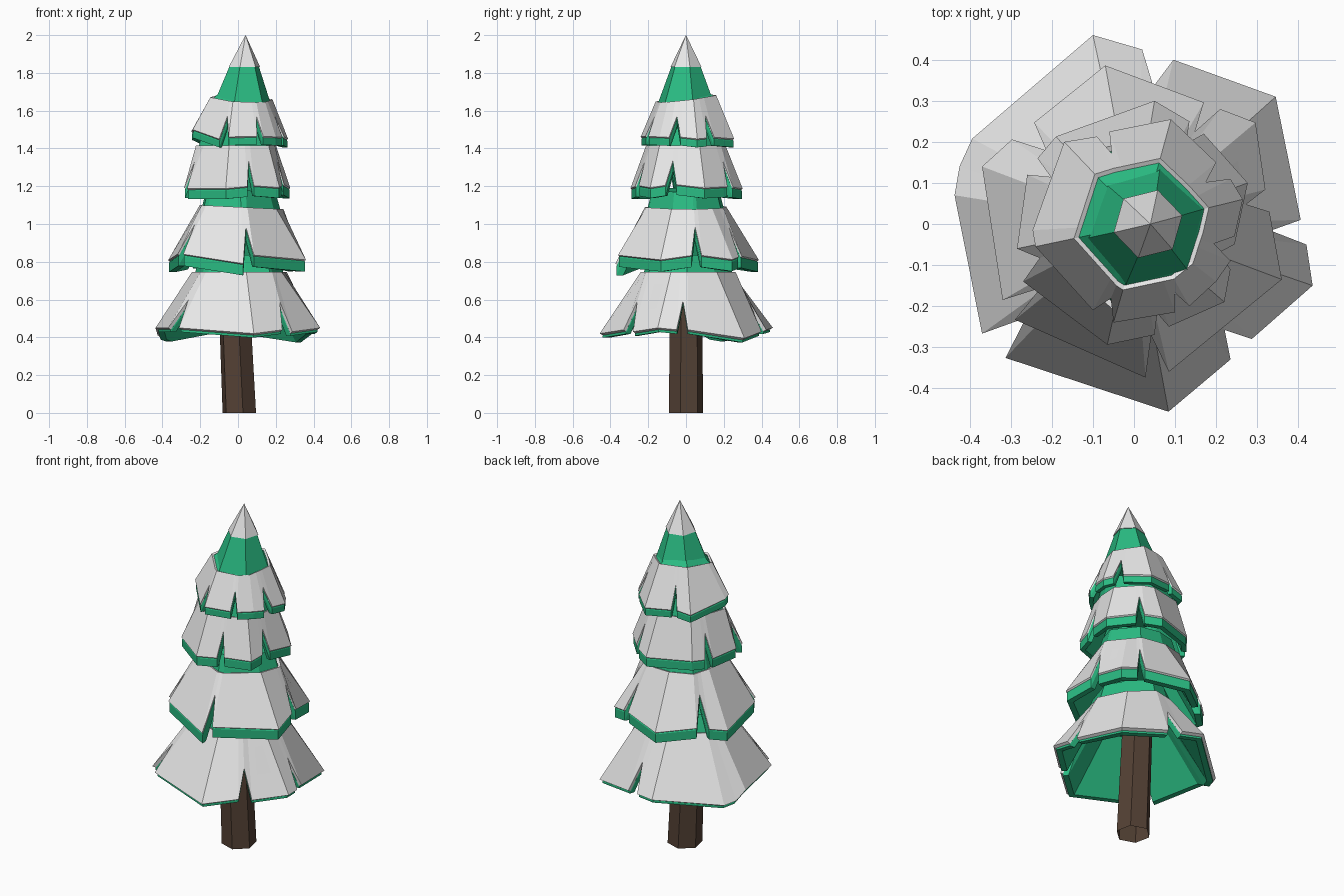
import bpy, bmesh, math

if "Cube" in bpy.data.objects:
    bpy.data.objects.remove(bpy.data.objects["Cube"])


def material(name, rgb):
    m = bpy.data.materials.new(name)
    m.diffuse_color = (*rgb, 1)
    m.use_nodes = True
    m.node_tree.nodes["Principled BSDF"].inputs["Base Color"].default_value = m.diffuse_color
    return m


SNOW = material("snow white", (0.80, 0.80, 0.80))
GREEN = material("pine green", (0.023, 0.50, 0.225))
BROWN = material("bark brown", (0.088, 0.053, 0.035))


def loft(name, rings, mat, cap_start=False, cap_end=False, closed=False):
    """Flat-faced skin through rings of equal point count."""
    bm = bmesh.new()
    vs = [[bm.verts.new(p) for p in ring] for ring in rings]
    pairs = list(zip(vs, vs[1:])) + ([(vs[-1], vs[0])] if closed else [])
    n = len(vs[0])
    for a, b in pairs:
        for i in range(n):
            j = (i + 1) % n
            bm.faces.new((a[i], a[j], b[j], b[i]))
    if cap_start:
        bm.faces.new(vs[0][::-1])
    if cap_end:
        bm.faces.new(vs[-1])
    bmesh.ops.recalc_face_normals(bm, faces=bm.faces)
    me = bpy.data.meshes.new(name)
    bm.to_mesh(me)
    bm.free()
    me.materials.append(mat)
    ob = bpy.data.objects.new(name, me)
    bpy.context.collection.objects.link(ob)
    return ob


def hexagon(cx, cy, z, r, start):
    return [(cx + r * math.cos(math.radians(start + 60 * k)),
             cy + r * math.sin(math.radians(start + 60 * k)), z) for k in range(6)]


def hex_point(angle, cx, r, z, tilt):
    """Point on a slightly tilted hexagonal ring at a given angle."""
    off = (angle - math.radians(12)) % (math.pi / 3) - math.pi / 6
    d = r * math.cos(math.pi / 6) / math.cos(off)
    x, y = d * math.cos(angle), d * math.sin(angle)
    return (cx + x, y, z + tilt[0] * x + tilt[1] * y)


def mix(a, b, t):
    return tuple(p + (q - p) * t for p, q in zip(a, b))


def moved(ring, cx, scale, dz):
    return [(cx + (x - cx) * scale, y * scale, z + dz) for x, y, z in ring]


def tier(name, outline, cx, rim_z, top_z, top_r, drop, inset,
         notch=0.62, tilt=(0, 0), neck=(0.82, 0.09)):
    """Branch skirt: rim points anticlockwise, N marks a V-shaped notch."""
    rad = [math.hypot(p[0], p[1]) for p in outline if p]
    mean = sum(rad) / len(rad)
    rim = [p and (p[0], p[1], p[2] if len(p) > 2 else
                  rim_z - 0.4 * (math.hypot(p[0], p[1]) - mean)) for p in outline]
    low, top = [], []
    for i, p in enumerate(rim):
        base = p or mix(rim[i - 1], rim[(i + 1) % len(rim)], 0.5)
        t = hex_point(math.atan2(base[1], base[0] - cx), cx, top_r, top_z, tilt)
        low.append(p or mix(base, t, notch))
        top.append(t)
    # snow blanket
    loft(name + "_snow", [moved(low, cx, 0.95, -0.012), low, top,
                          moved(top, cx, 0.93, -0.005)], SNOW, closed=True)
    # green branches under the snow, hollow below, with a neck reaching the next tier
    loft(name + "_branches", [
        moved(top, cx, 0.80, -0.05), moved(low, cx, 0.89, -drop),
        moved(low, cx, inset, -drop), moved(low, cx, inset, -0.012),
        moved(top, cx, 0.94, -0.01), moved(top, cx, *neck)],
        GREEN, cap_start=True, cap_end=True)


N = None
tier("bottom_tier", [
    (.406, .01, .44), (.345, .31, .395), (.096, .40, .43), N, (.02, .425, .44),
    (-.10, .46, .45), (-.394, .208, .40), (-.425, .14, .41), (-.437, .07, .45),
    (-.37, -.267, .45), N, (-.313, -.326, .45), (.084, -.457, .42),
    (.235, -.33, .44), N, (.287, -.28, .43), (.435, -.15, .45), (.42, -.05, .44), N],
    0, .43, .745, .282, .022, .965, .5)
tier("lower_middle_tier", [
    (.33, .03), N, (.32, .084), (.296, .247), (.21, .28), N, (.17, .296),
    (-.07, .386), (-.243, .247), N, (-.297, .206), (-.37, .14), (-.32, -.185, .84), N,
    (-.29, -.233, .84), (.028, -.374, .79), N, (.085, -.36, .835), (.36, -.135, .81)],
    0, .82, 1.09, .25, .062, .985, tilt=(-.05, 0))
tier("upper_middle_tier", [
    (.277, .10), (.17, .22), N, (.135, .25), (.05, .30), (-.19, .213),
    (-.235, .16), N, (-.26, .12), (-.285, -.06), N, (-.27, -.14), (-.065, -.294),
    (.05, -.27), N, (.085, -.25), (.22, -.19), (.235, -.11), N, (.245, -.05)],
    0, 1.195, 1.415, .228, .055, .985)
tier("top_tier", [
    (.265, .06), (.235, .11), N, (.20, .15), (.09, .255), (-.06, .225), N,
    (-.09, .213), (-.17, .20), (-.247, -.015, 1.49), (-.24, -.055, 1.50),
    (-.10, -.21, 1.45), N, (-.05, -.24), (.10, -.215), N, (.135, -.20),
    (.20, -.14), (.235, -.09), N, (.245, -.03)],
    .02, 1.46, 1.665, .17, .045, .985, notch=.58, tilt=(-.06, .12), neck=(.6, .04))

# green tip and its snow cap
loft("tree_tip", [hexagon(.022, 0, 1.63, .158, 14), hexagon(.033, 0, 1.84, .078, 14)],
     GREEN, True, True)
loft("tip_snow_cap", [hexagon(.034, 0, 1.83, .086, 14), hexagon(.04, 0, 2.0, .0005, 14)],
     SNOW, True, True)

# leaning six-sided trunk, open at the foot
loft("trunk", [hexagon(.007, 0, 0, .093, -18), hexagon(-.025, 0, .70, .085, -18)],
     BROWN, False, True)
